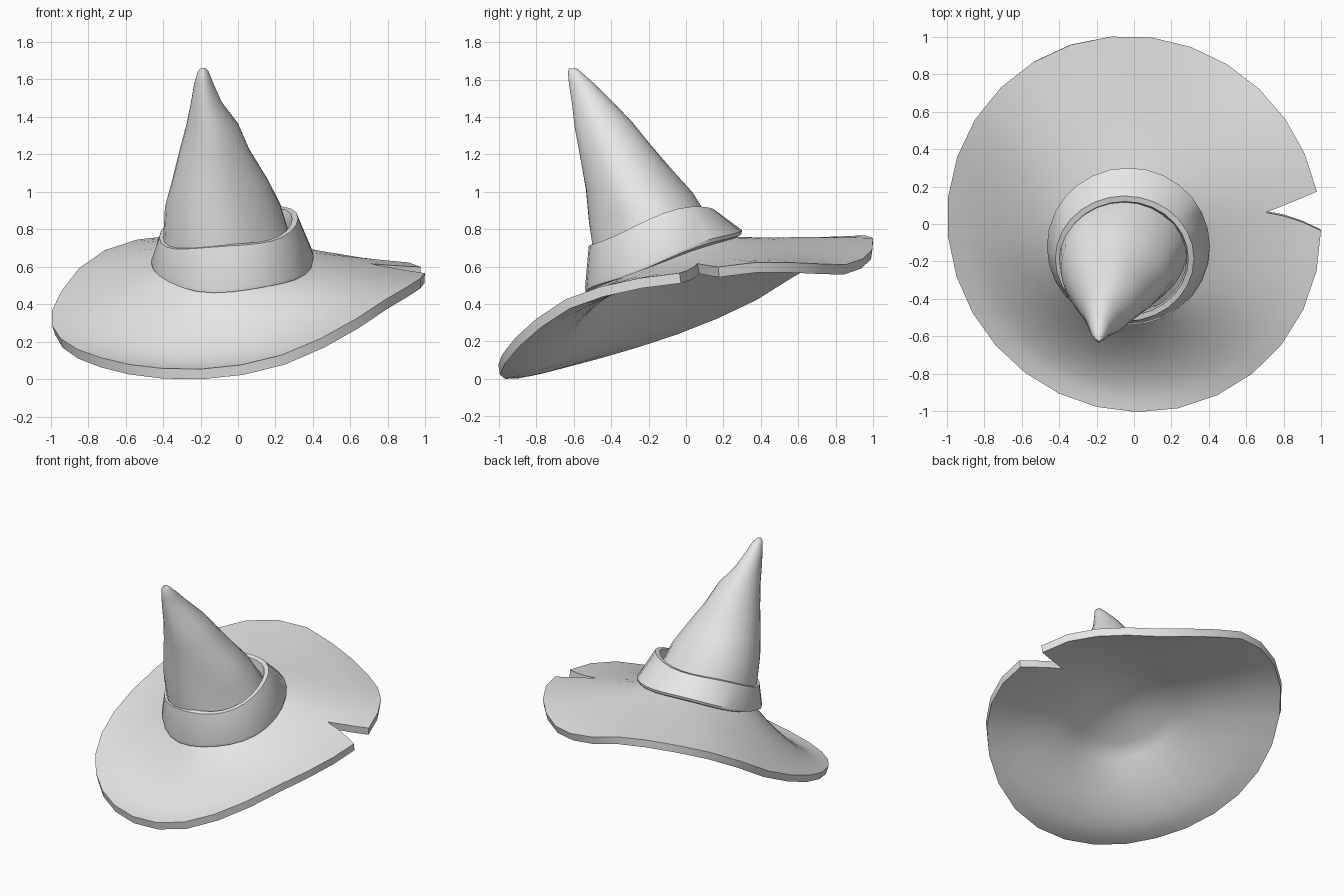
import bpy, bmesh, math
from mathutils import Vector

cube = bpy.data.objects.get("Cube")
if cube:
    bpy.data.objects.remove(cube, do_unlink=True)

felt = bpy.data.materials.new("grey felt")
felt.use_nodes = True
felt.diffuse_color = (0.8, 0.8, 0.8, 1)
felt.node_tree.nodes["Principled BSDF"].inputs["Base Color"].default_value = (0.8, 0.8, 0.8, 1)


def loft(name, rings, close_columns=False, close_rings=False, cap_end=False):
    """Join rings of points with quads and return the object."""
    bm = bmesh.new()
    rows = [[bm.verts.new(p) for p in ring] for ring in rings]
    n = len(rows[0])
    pairs = list(zip(rows, rows[1:]))
    if close_rings:
        pairs.append((rows[-1], rows[0]))
    for a, b in pairs:
        for i in range(n if close_columns else n - 1):
            j = (i + 1) % n
            bm.faces.new((a[i], b[i], b[j], a[j]))
    if cap_end:
        bm.faces.new(rows[-1])
    bmesh.ops.remove_doubles(bm, verts=bm.verts, dist=0.0005)
    if close_columns:
        bmesh.ops.recalc_face_normals(bm, faces=bm.faces)
    mesh = bpy.data.meshes.new(name)
    bm.to_mesh(mesh)
    bm.free()
    obj = bpy.data.objects.new(name, mesh)
    mesh.materials.append(felt)
    bpy.context.collection.objects.link(obj)
    return obj


def activate(obj):
    bpy.ops.object.select_all(action='DESELECT')
    obj.select_set(True)
    bpy.context.view_layer.objects.active = obj


def smooth(obj, angle):
    activate(obj)
    bpy.ops.object.shade_smooth_by_angle(angle=math.radians(angle))


# Height of the brim's upper edge, every 20 degrees from the left side
EDGE = [.57, .62, .62, .61, .67, .76, .75, .65, .46, .31,
        .2, .12, .065, .055, .11, .25, .42, .52]


def edge_height(deg):
    f = (deg % 360) / 20
    i, t = int(f), f % 1
    p, q, r, s = [EDGE[(i + k) % len(EDGE)] for k in (-1, 0, 1, 2)]
    return q + t * ((r - p) + t * ((2 * p - 5 * q + 4 * r - s) + t * (3 * (q - r) + s - p))) / 2


def seat_height(x, y):
    """Tilted plane where the crown meets the brim."""
    return 0.62 + 0.37 * (y + 0.12) + 0.03 * x


# Brim: hollow under the crown, flared ring and a wedge-shaped tear on the left
COLUMNS = 28
APEX, TEAR_START, TEAR_SPAN, TEAR_RADIUS = 9, 10, 348, 0.73
CX, CY, INNER = -0.03, -0.12, 0.38
brim_rings = []
for s in (0, .3, .6, .85, 1):
    ring = []
    for i in range(COLUMNS + 1):
        a = math.radians(APEX + 360 * i / COLUMNS)
        x, y = CX + INNER * s * math.cos(a), CY + INNER * s * math.sin(a)
        ring.append((x, y, seat_height(x, y) + 0.09 * (1 - s * s)))
    brim_rings.append(ring)
for radius in (.42, .48, .56, .64, TEAR_RADIUS, .82, .91, 1):
    ring = []
    s = (radius - INNER) / (1 - INNER)
    k = max(0, (radius - TEAR_RADIUS) / (1 - TEAR_RADIUS))
    for i in range(COLUMNS + 1):
        f = i / COLUMNS
        deg = (1 - k) * (APEX + 360 * f) + k * (TEAR_START + TEAR_SPAN * f)
        a = math.radians(deg)
        c, d = math.cos(a), math.sin(a)
        # Slightly oval outline
        reach = radius * (1 + 0.018 * s * math.cos(2 * a - math.radians(260)))
        x, y = reach * c + CX * (1 - s), reach * d + CY * (1 - s)
        inner = seat_height(CX + INNER * c, CY + INNER * d)
        flare = (1 - s) ** (1.3 - 0.6 * d)
        ring.append((x, y, edge_height(deg) + (inner - edge_height(deg)) * flare))
    brim_rings.append(ring)
brim = loft("brim", brim_rings)
activate(brim)
solid = brim.modifiers.new("thickness", 'SOLIDIFY')
solid.thickness = 0.055
solid.offset = -1
bpy.ops.object.modifier_apply(modifier=solid.name)
smooth(brim, 45)

# Band: slanted collar with a thin rim and an overhanging lower edge
SIDES = 28


def band_ring(upper, shrink, lift=0):
    ring = []
    for i in range(SIDES):
        a = 2 * math.pi * i / SIDES
        c, s = math.cos(a), math.sin(a)
        if upper:
            x, y = -0.05 + (0.37 - shrink) * c, -0.185 + (0.335 - shrink) * s
            z = 0.815 + 0.33 * (y + 0.18) + 0.12 * x + 0.015 * math.sin(3 * a + 0.5)
        else:
            x, y = CX + (0.435 - shrink) * c, CY + (0.42 - shrink) * s
            z = seat_height(x, y) + 0.008 * math.sin(4 * a)
        ring.append((x, y, z + lift))
    return ring


band = loft("hat_band", [band_ring(False, 0.075, -0.02), band_ring(False, 0.004),
                         band_ring(False, 0, 0.02), band_ring(True, 0),
                         band_ring(True, 0.03), band_ring(True, 0.04, -0.07)],
            close_columns=True, close_rings=True)
smooth(band, 40)

# Crown: forward-leaning cone; mid height, x range, y range, tilt
SECTIONS = [
    (.74, -.40, .29, -.50, .13, .33),
    (.92, -.395, .23, -.525, .035, .28),
    (1.06, -.355, .165, -.545, -.075, .22),
    (1.22, -.31, .07, -.575, -.19, .15),
    (1.36, -.275, .005, -.60, -.29, .1),
    (1.48, -.25, -.085, -.615, -.4, .06),
    (1.58, -.232, -.13, -.628, -.495, .03),
    (1.64, -.215, -.155, -.632, -.56, 0),
    (1.66, -.20, -.175, -.625, -.585, 0),
]
crown_rings = []
for k, (z, x0, x1, y0, y1, tilt) in enumerate(SECTIONS):
    ring = []
    for i in range(SIDES):
        a = 2 * math.pi * i / SIDES
        # Soft creases in the cloth, with a flattened front left
        fold = 1 + 0.025 * math.sin(3 * a + 1.3 * k) * math.sin(k * 0.8)
        fold -= 0.12 * max(0, math.cos(a + math.pi / 4)) ** 4
        dx = (x1 - x0) / 2 * math.cos(a) * fold
        dy = (y1 - y0) / 2 * math.sin(a) * fold
        ring.append(Vector(((x0 + x1) / 2 + dx, (y0 + y1) / 2 + dy, z + tilt * dy)))
    crown_rings.append(ring)
crown = loft("crown", crown_rings, close_columns=True, cap_end=True)
smooth(crown, 60)
